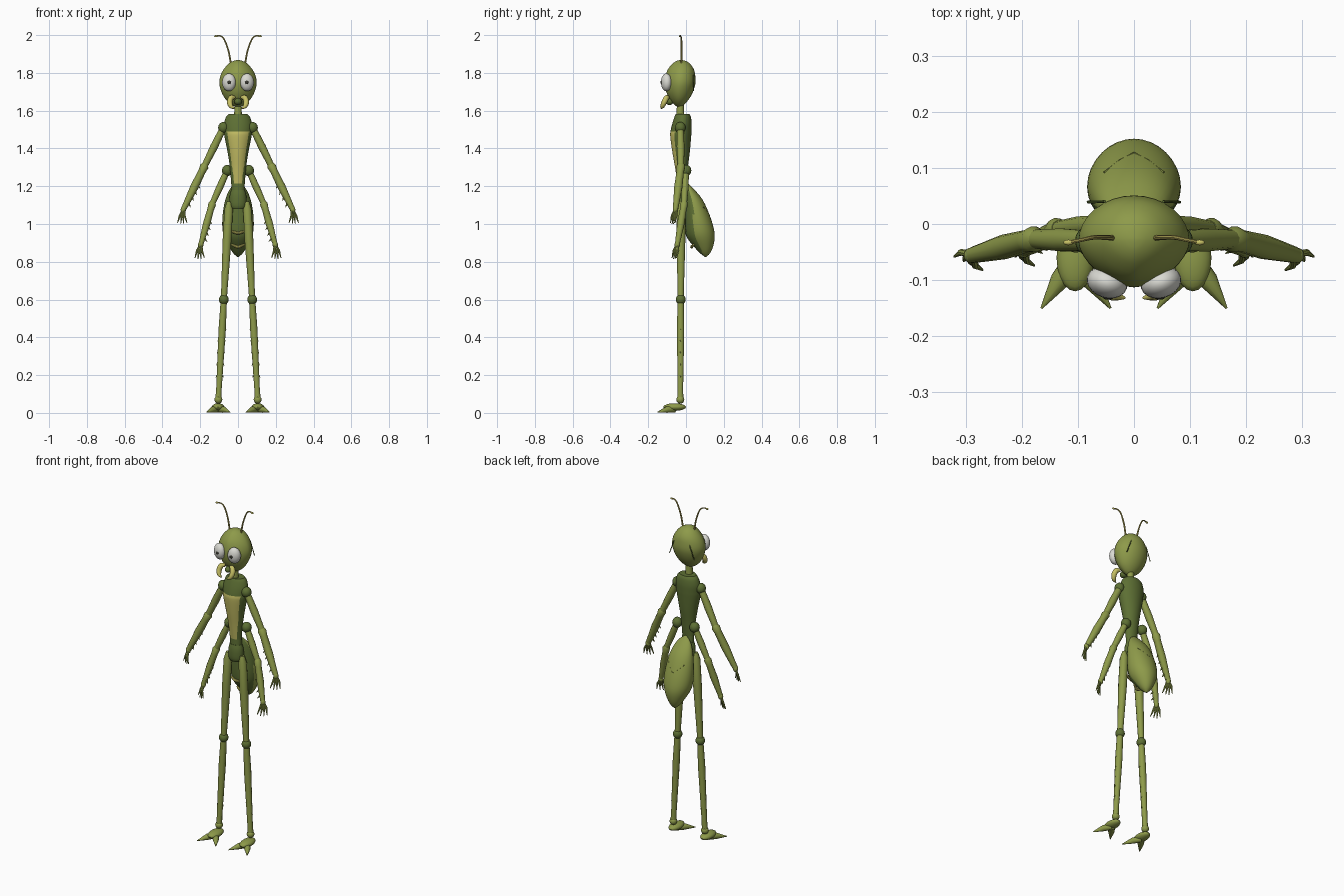
import bpy, bmesh, math
from mathutils import Vector, Matrix

if "Cube" in bpy.data.objects:
    bpy.data.objects.remove(bpy.data.objects["Cube"])


def material(name, rgb):
    m = bpy.data.materials.new(name)
    m.diffuse_color = (*rgb, 1)
    m.use_nodes = True
    m.node_tree.nodes["Principled BSDF"].inputs["Base Color"].default_value = m.diffuse_color
    return m


GREEN = material("leaf green", (0.27, 0.325, 0.068))
DARK = material("dark green", (0.11, 0.16, 0.034))
YELLOW = material("straw yellow", (0.57, 0.53, 0.13))
TAN = material("olive tan", (0.42, 0.36, 0.09))
WHITE = material("eye white", (0.70, 0.70, 0.65))
PUPIL = material("pupil grey", (0.04, 0.04, 0.03))


def finish(name, bm, *mats):
    bmesh.ops.recalc_face_normals(bm, faces=bm.faces)
    me = bpy.data.meshes.new(name)
    bm.to_mesh(me)
    bm.free()
    for m in mats:
        me.materials.append(m)
    ob = bpy.data.objects.new(name, me)
    bpy.context.collection.objects.link(ob)
    bpy.context.view_layer.objects.active = ob
    ob.select_set(True)
    bpy.ops.object.shade_smooth_by_angle(angle=math.radians(40))
    ob.select_set(False)
    return ob


def skin(bm, rings):
    for a, b in zip(rings, rings[1:]):
        n = len(a)
        for i in range(n):
            bm.faces.new((a[i], a[(i + 1) % n], b[(i + 1) % n], b[i]))
    bm.faces.new(rings[0])
    bm.faces.new(rings[-1])


def smooth_rows(rows, sub):
    """Catmull-Rom interpolation between rows of numbers."""
    out = []
    for i in range(len(rows) - 1):
        p0, p1, p2 = rows[max(i - 1, 0)], rows[i], rows[i + 1]
        p3 = rows[min(i + 2, len(rows) - 1)]
        for k in range(sub):
            t = k / sub
            out.append([0.5 * (2 * b + (c - a) * t + (2 * a - 5 * b + 4 * c - d) * t * t
                               + (3 * b - a - 3 * c + d) * t ** 3)
                        for a, b, c, d in zip(p0, p1, p2, p3)])
    return out + [list(rows[-1])]


def loft(name, rows, mats, point=1.0, n=24, sub=3, rule=None):
    """Stack of oval rings; each row is z, front y, back y, half width."""
    bm = bmesh.new()
    rings = []
    for z, yf, yb, w in smooth_rows(rows, sub):
        ring = []
        for i in range(n):
            a = 2 * math.pi * i / n
            s, c = math.sin(a), -math.cos(a)
            p = point if c < 0 else 1.0
            x = w * math.copysign(abs(s) ** p, s)
            y = (yf + yb) / 2 + (yb - yf) / 2 * math.copysign(abs(c) ** p, c)
            ring.append(bm.verts.new((x, y, z)))
        rings.append(ring)
    skin(bm, rings)
    if rule:
        bmesh.ops.recalc_face_normals(bm, faces=bm.faces)
        bm.normal_update()
        for f in bm.faces:
            f.material_index = rule(f)
    return finish(name, bm, *mats)


def tube(name, pts, radii, mat, n=12):
    """Round limb through points with a radius at each point."""
    bm = bmesh.new()
    pts = [Vector(p) for p in pts]
    rings, prev, u = [], None, None
    for i, p in enumerate(pts):
        t = (pts[min(i + 1, len(pts) - 1)] - pts[max(i - 1, 0)]).normalized()
        u = t.orthogonal().normalized() if prev is None else prev.rotation_difference(t) @ u
        prev, v = t, t.cross(u)
        rings.append([bm.verts.new(p + radii[i] * (u * math.cos(a) + v * math.sin(a)))
                      for a in (2 * math.pi * k / n for k in range(n))])
    skin(bm, rings)
    return finish(name, bm, mat)


def curved(name, pts, radii, mat, n=10, sub=5):
    rows = smooth_rows([(*p, r) for p, r in zip(pts, radii)], sub)
    return tube(name, [r[:3] for r in rows], [r[3] for r in rows], mat, n)


def ball(name, loc, size, mat, turn=0):
    bm = bmesh.new()
    bmesh.ops.create_uvsphere(bm, u_segments=20, v_segments=12, radius=1, matrix=Matrix.Translation(loc)
                              @ Matrix.Rotation(turn, 4, 'Z') @ Matrix.Diagonal((*size, 1)))
    return finish(name, bm, mat)


# Head and neck
loft("head", [(1.62, -.045, -.03, .01), (1.632, -.062, -.01, .036), (1.66, -.085, .015, .066),
              (1.70, -.105, .037, .088), (1.745, -.113, .05, .099), (1.785, -.108, .049, .093),
              (1.82, -.095, .041, .075), (1.85, -.07, .02, .048), (1.864, -.048, -.004, .022),
              (1.868, -.03, -.024, .004)], [GREEN], point=1.2, n=32)
tube("neck", [(0, -.03, 1.56), (0, -.03, 1.65)], [.022, .018], GREEN)
ball("mouth", (0, -.088, 1.648), (.02, .022, .018), DARK)


# Thorax with a yellow chest plate that narrows downwards
def chest(f):
    c = f.calc_center_median()
    limit = .023 + max(0, c.z - 1.25) * .15
    return int(c.z < 1.492 and f.normal.y < -.2 and abs(f.normal.z) < .7 and abs(c.x) < limit)


loft("thorax", [(1.215, -.045, .002, .036), (1.30, -.058, .01, .043), (1.38, -.072, .02, .055),
                (1.46, -.083, .027, .071), (1.49, -.082, .029, .074), (1.53, -.073, .03, .074),
                (1.565, -.062, .026, .064), (1.582, -.055, .018, .05)], [DARK, YELLOW], point=1.1,
     n=64, sub=5, rule=chest)

# Waist and pelvis
loft("waist", [(1.165, -.045, .008, .034), (1.22, -.043, .002, .036)], [DARK])
loft("pelvis", [(1.08, -.045, .01, .036), (1.10, -.052, .015, .045), (1.15, -.052, .015, .044),
                (1.18, -.046, .008, .036)], [DARK])

# Abdomen with darker belly and pale belly bands
loft("abdomen", [(1.22, 0, .006, .005), (1.19, -.005, .037, .04), (1.13, -.008, .087, .067),
                 (1.05, -.008, .124, .081), (.98, -.006, .146, .083), (.93, .004, .152, .073),
                 (.88, .042, .143, .048), (.845, .075, .127, .025), (.826, .1, .108, .004)],
     [GREEN, DARK], n=32, rule=lambda f: int(f.normal.y < -.35))
for z, y, w in ((.952, -.014, .046), (.878, .03, .034)):
    curved("belly_band", [(-w, y + .012, z + .013), (-w / 2, y + .003, z + .005), (0, y, z),
                          (w / 2, y + .003, z + .005), (w, y + .012, z + .013)],
           [.005, .007, .008, .007, .005], YELLOW, 8)
tube("back_crease", [(-.053, .092, 1.09), (-.027, .113, 1.065), (0, .127, 1.042),
                     (.027, .113, 1.065), (.053, .092, 1.09)], [.0018] * 5, GREEN, 6)


def arm(label, s, shoulder, elbow, wrist, tip, rad):
    """Jointed arm with spiny forearm and four fingers."""
    sh, el, wr, tp = [Vector((s * p[0], p[1], p[2])) for p in (shoulder, elbow, wrist, tip)]
    ball(label + "_shoulder", sh, (.028, .028, .03), DARK)
    tube(label + "_upper_arm", [sh, sh.lerp(el, .5), el], [rad * .85, rad, rad * .8], GREEN)
    d = (wr - el).normalized()
    tube(label + "_forearm", [el - d * .015, el, el + d * .03, el.lerp(wr, .5), wr],
         [rad * .75, rad * 1.12, rad * .95, rad * 1.05, rad * .7], GREEN)
    side = Vector((-s * abs(d.z), -.35, -abs(d.x))).normalized()
    for k in range(4):
        p = el.lerp(wr, .42 + .15 * k) + side * rad * .7
        tube(label + "_spine", [p, p + side * .017 + d * .012], [.006, .0008], GREEN, 6)
    ball(label + "_palm", wr + d * .008, (.014, .014, .02), GREEN)
    for k in range(4):
        f = (k - 1.5) / 1.5
        end = tp + Vector((-s * (f + 1) * .025, -f * .012, -.002 + abs(f) * .01))
        mid = wr.lerp(end, .5) + Vector((s * .005, -f * .006, 0))
        tube(label + "_finger", [wr, mid, end], [.007, .006, .002], GREEN, 8)


for s in (1, -1):
    # Antennae
    curved("antenna", [(s * .038, -.025, 1.85), (s * .05, -.024, 1.915), (s * .072, -.024, 1.975),
                       (s * .092, -.028, 1.995), (s * .112, -.032, 1.996)],
           [.005, .0045, .004, .0035, .0035], TAN, 8)
    ball("antenna_tip", (s * .117, -.033, 1.9945), (.009, .005, .0055), YELLOW)

    # Eyes and side slits
    ball("eye", (s * .048, -.104, 1.75), (.037, .028, .047), WHITE, s * .3)
    ball("pupil", (s * .046, -.131, 1.75), (.009, .004, .01), PUPIL)
    tube("head_slit", [(s * .052, .04, 1.787), (s * .082, .039, 1.705)], [.0025, .0025], DARK, 6)

    # Mandibles
    curved("mandible", [(s * .018, -.095, 1.67), (s * .036, -.104, 1.668), (s * .044, -.115, 1.645),
                        (s * .036, -.126, 1.622), (s * .016, -.132, 1.612)],
           [.009, .014, .0145, .011, .002], YELLOW)

    # Two pairs of arms
    arm("front", s, (.077, -.03, 1.51), (.178, -.027, 1.305), (.286, -.055, 1.083),
        (.32, -.07, .998), .021)
    arm("rear", s, (.057, 0, 1.283), (.137, -.01, 1.105), (.195, -.045, .898),
        (.228, -.062, .813), .019)

    # Legs
    hip, knee = Vector((s * .047, -.026, 1.12)), Vector((s * .075, -.028, .6))
    ankle = Vector((s * .104, -.03, .07))
    tube("thigh", [hip, hip.lerp(knee, .08), hip.lerp(knee, .4), hip.lerp(knee, .92), knee],
         [.012, .023, .024, .017, .017], GREEN)
    ball("knee", knee, (.026, .026, .027), DARK)
    tube("shin", [knee, knee.lerp(ankle, .3), knee.lerp(ankle, .9), ankle],
         [.017, .02, .015, .017], GREEN)
    for k in range(5):
        for side in (1, -1):
            p = knee.lerp(ankle, .28 + .12 * k) + Vector((side * .015, 0, 0))
            tube("shin_spine", [p, p + Vector((side * .006, 0, -.01))], [.004, .0008], GREEN, 6)

    # Feet
    ball("ankle", ankle, (.021, .021, .021), GREEN)
    ball("foot", (s * .105, -.06, .031), (.033, .06, .02), GREEN)
    for dx in (.06, -.063):
        tube("toe", [(s * .105, -.06, .0195), (s * (.105 + dx * .45), -.1, .0175),
                     (s * (.105 + dx), -.15, .004)], [.017, .0175, .002], GREEN, 10)
